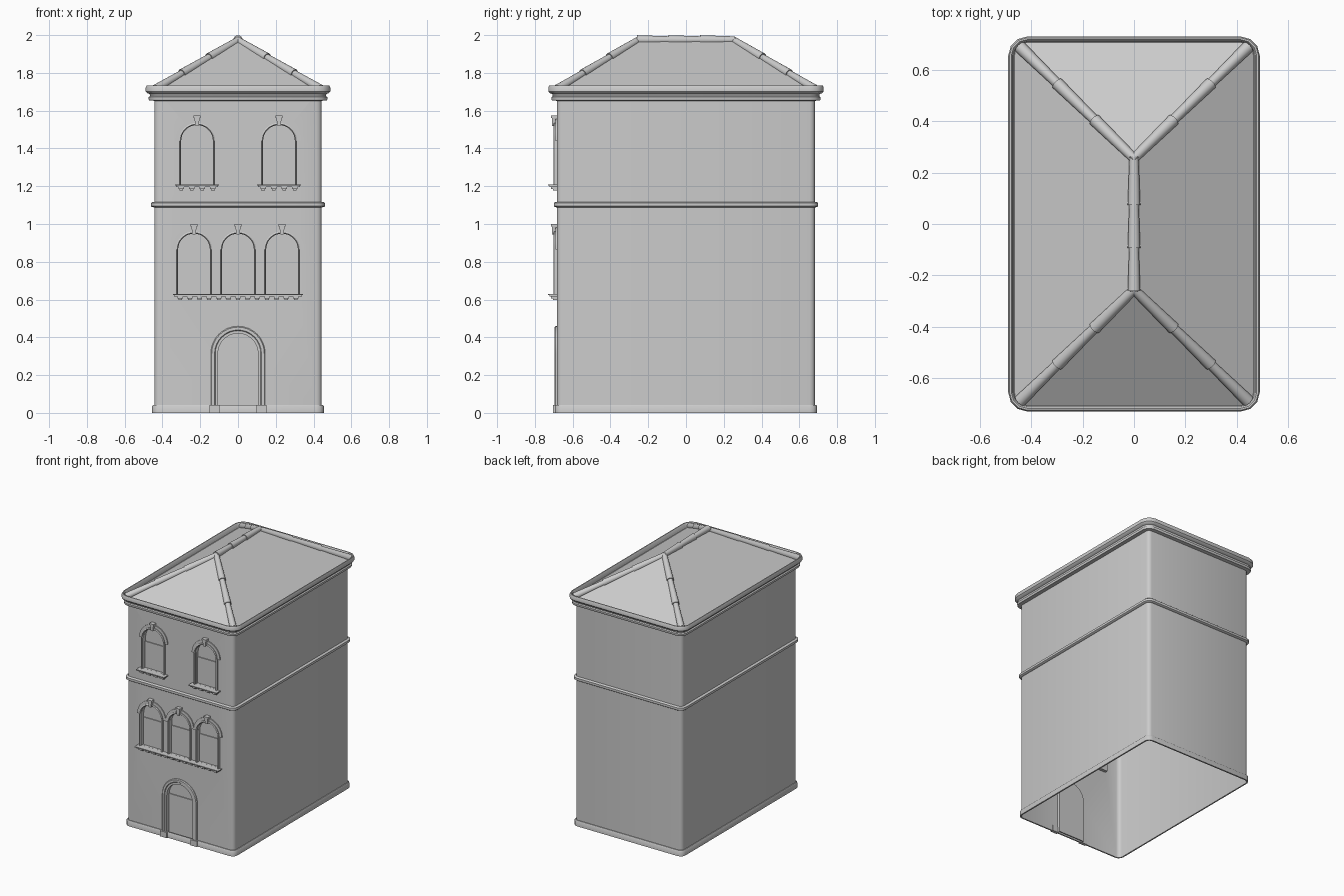
import bpy, bmesh, math
from mathutils import Vector

cube = bpy.data.objects.get("Cube")
if cube:
    bpy.data.objects.remove(cube, do_unlink=True)

HX, HY, R = 0.443, 0.683, 0.028      # wall half sizes and corner radius
FRONT = -HY
BACKING = FRONT - 0.0008             # back plane of parts fixed to the facade
RECESS = 0.022

stone = bpy.data.materials.new("grey_stone")
stone.use_nodes = True
colour = (0.6, 0.6, 0.6, 1)
stone.diffuse_color = colour
stone.node_tree.nodes["Principled BSDF"].inputs["Base Color"].default_value = colour


def finish(name, bm, fix_normals=True, angle=35):
    if fix_normals:
        bmesh.ops.recalc_face_normals(bm, faces=bm.faces)
    mesh = bpy.data.meshes.new(name)
    bm.to_mesh(mesh)
    bm.free()
    obj = bpy.data.objects.new(name, mesh)
    bpy.context.collection.objects.link(obj)
    mesh.materials.append(stone)
    bpy.ops.object.select_all(action='DESELECT')
    obj.select_set(True)
    bpy.context.view_layer.objects.active = obj
    bpy.ops.object.shade_smooth_by_angle(angle=math.radians(angle))
    return obj


def rounded_ring(offset, z, steps=3):
    """Rounded rectangle around the building, pushed out by offset."""
    r = R + offset
    pts = []
    for k, (sx, sy) in enumerate([(1, 1), (-1, 1), (-1, -1), (1, -1)]):
        for i in range(steps + 1):
            a = math.pi / 2 * (k + i / steps)
            pts.append((sx * (HX - R) + r * math.cos(a), sy * (HY - R) + r * math.sin(a), z))
    return pts


def bridge(bm, rows, close_rows, close_ends):
    """Skin between rows of points."""
    rows = [[bm.verts.new(p) for p in row] for row in rows]
    n, m = len(rows), len(rows[0])
    for i in range(n if close_rows else n - 1):
        for j in range(m):
            a, b = rows[i], rows[(i + 1) % n]
            bm.faces.new((a[j], a[(j + 1) % m], b[(j + 1) % m], b[j]))
    if close_ends:
        bm.faces.new(rows[0])
        bm.faces.new(rows[-1])


def moulding(name, profile):
    bm = bmesh.new()
    bridge(bm, [rounded_ring(o, z) for o, z in profile], True, False)
    return finish(name, bm)


def prism(bm, outline, y0, y1):
    """Extrude an x-z outline along y."""
    bridge(bm, [[(x, y, z) for x, z in outline] for y in (y0, y1)], False, True)


def box(bm, x0, x1, z0, z1, y0, y1):
    prism(bm, [(x0, z0), (x1, z0), (x1, z1), (x0, z1)], y0, y1)


def arch(cx, r, spring, foot=None, steps=16):
    """Semicircular arch points, with straight jambs if foot is given."""
    pts = [(cx + r * math.cos(math.pi * i / steps), spring + r * math.sin(math.pi * i / steps))
           for i in range(steps + 1)]
    if foot is not None:
        pts = [(cx + r, foot)] + pts + [(cx - r, foot)]
    return pts


def arch_frame(bm, cx, r, spring, foot, profile):
    """Sweep a moulding profile (outward offset, projection) round an arch."""
    paths = [arch(cx, r + o, spring, foot) for o, _ in profile]
    rows = [[(path[i][0], BACKING - d, path[i][1]) for path, (_, d) in zip(paths, profile)]
            for i in range(len(paths[0]))]
    bridge(bm, rows, False, True)


# Openings: centre x, foot z, springing z, radius, transom z
WIN_R = 0.084
upper = [(x, 1.21, 1.44, WIN_R, 1.405) for x in (-0.217, 0.217)]
middle = [(x, 0.63, 0.865, WIN_R, 0.835) for x in (-0.233, 0, 0.233)]
door = (0, 0, 0.315, 0.106, 0.32)

# Walls: hollow shell with recessed openings
bm = bmesh.new()
bridge(bm, [rounded_ring(0, 0), rounded_ring(0, 1.69)], False, True)
walls = finish("walls", bm)

bm = bmesh.new()
for cx, foot, spring, r, _ in upper + middle + [door]:
    prism(bm, arch(cx, r, spring, foot if foot else -0.1), FRONT - 0.1, FRONT + RECESS)
cutter = finish("opening_cutter", bm)
cutter.hide_render = True

bpy.context.view_layer.objects.active = walls
cut = walls.modifiers.new("openings", 'BOOLEAN')
cut.operation = 'DIFFERENCE'
cut.solver = 'EXACT'
cut.object = cutter
bpy.ops.object.modifier_apply(modifier=cut.name)
bpy.data.objects.remove(cutter, do_unlink=True)

bm = bmesh.new()
bm.from_mesh(walls.data)
ends = [f for f in bm.faces if abs(f.normal.z) > 0.99
        and (f.calc_center_median().z < 0.001 or f.calc_center_median().z > 1.68)]
bmesh.ops.delete(bm, geom=ends, context='FACES')
bm.to_mesh(walls.data)
bm.free()

# Horizontal mouldings
moulding("plinth", [(0.001, 0), (0.011, 0), (0.011, 0.036), (0.007, 0.042), (0.001, 0.042)])
moulding("string_course", [(0.001, 1.088), (0.012, 1.09), (0.017, 1.094), (0.017, 1.111),
                           (0.012, 1.115), (0.001, 1.117)])
moulding("cornice", [(0.001, 1.652), (0.027, 1.655), (0.03, 1.66), (0.03, 1.672), (0.022, 1.677),
                     (0.025, 1.688), (0.038, 1.693), (0.046, 1.702), (0.046, 1.722), (0.041, 1.732),
                     (0.034, 1.732), (0.028, 1.724), (0.024, 1.698), (0.001, 1.69)])

# Hipped roof
EX, EY, EZ = 0.464, 0.706, 1.697
RY, RZ = 0.26, 1.975
bm = bmesh.new()
fl, fr, br, bl = [bm.verts.new((sx * EX, sy * EY, EZ)) for sx, sy in ((-1, -1), (1, -1), (1, 1), (-1, 1))]
rf, rb = [bm.verts.new((0, y, RZ)) for y in (-RY, RY)]
for face in ((fl, fr, rf), (fr, br, rb, rf), (br, bl, rb), (bl, fl, rf, rb)):
    bm.faces.new(face)
finish("roof", bm, fix_normals=False, angle=10)


# Ridge and hip cap tiles
def cap_tiles(bm, low, high, count=3):
    low, high = Vector(low), Vector(high)
    axis = high - low
    turn = axis.to_track_quat('Z', 'Y').to_matrix().to_4x4()
    length = axis.length / count * 1.12
    for i in range(count):
        mid = low + axis * ((i + 0.5) / count)
        turn.translation = mid
        bmesh.ops.create_cone(bm, cap_ends=True, segments=16, radius1=0.0245, radius2=0.018,
                              depth=length, matrix=turn)


bm = bmesh.new()
for sx in (-1, 1):
    for sy in (-1, 1):
        cap_tiles(bm, (sx * 0.435, sy * 0.68, 1.715), (0, sy * (RY - 0.005), RZ - 0.003))
cap_tiles(bm, (0, -RY + 0.01, RZ), (0, RY - 0.01, RZ))
finish("ridge_and_hip_tiles", bm)

# Window trim
frames, hoods, keys, panes = [bmesh.new() for _ in range(4)]
for cx, foot, spring, r, transom in upper + middle:
    arch_frame(frames, cx, r, spring, foot,
               [(0, 0), (0, 0.012), (0.005, 0.018), (0.012, 0.014), (0.012, 0)])
    hood = arch(cx, r + 0.033, spring) + arch(cx, r + 0.012, spring)[::-1]
    prism(hoods, hood, BACKING - 0.007, BACKING)
    top = spring + r
    prism(keys, [(cx - 0.009, top - 0.004), (cx + 0.009, top - 0.004),
                 (cx + 0.014, top + 0.04), (cx - 0.014, top + 0.04)], BACKING - 0.026, BACKING)
    box(keys, cx - 0.018, cx + 0.018, top + 0.038, top + 0.05, BACKING - 0.031, BACKING)
for cx, foot, spring, r, transom in upper + middle + [door]:
    box(panes, cx - r + 0.001, cx + r - 0.001, foot, transom,
        FRONT + RECESS - 0.007, FRONT + RECESS - 0.0005)
finish("window_frames", frames)
finish("arch_hoods", hoods)
finish("keystones", keys)
finish("lower_panels", panes)

# Sills with rows of small brackets
sills, brackets = bmesh.new(), bmesh.new()
for cx, z, half, count, gap in ((-0.217, 1.21, 0.116, 4, 0.056), (0.217, 1.21, 0.116, 4, 0.056),
                                (0, 0.63, 0.345, 13, 0.051)):
    box(sills, cx - half, cx + half, z - 0.007, z, BACKING - 0.046, BACKING)
    box(sills, cx - half + 0.006, cx + half - 0.006, z - 0.014, z - 0.007, BACKING - 0.038, BACKING)
    for i in range(count):
        x = cx + (i - (count - 1) / 2) * gap
        box(brackets, x - 0.014, x + 0.014, z - 0.024, z - 0.014, BACKING - 0.032, BACKING)
        box(brackets, x - 0.01, x + 0.01, z - 0.032, z - 0.024, BACKING - 0.02, BACKING)
finish("window_sills", sills)
finish("sill_brackets", brackets)

# Door surround with base blocks
bm = bmesh.new()
arch_frame(bm, *(door[0], door[3], door[2], door[1]),
           [(0, 0), (0, 0.007), (0.014, 0.007), (0.018, 0.012), (0.033, 0.012), (0.038, 0.006), (0.038, 0)])
finish("door_surround", bm)
bm = bmesh.new()
for s in (-1, 1):
    lo, hi = sorted((s * 0.098, s * 0.152))
    box(bm, lo, hi, 0, 0.042, BACKING - 0.02, BACKING + 0.004)
finish("door_base_blocks", bm)
